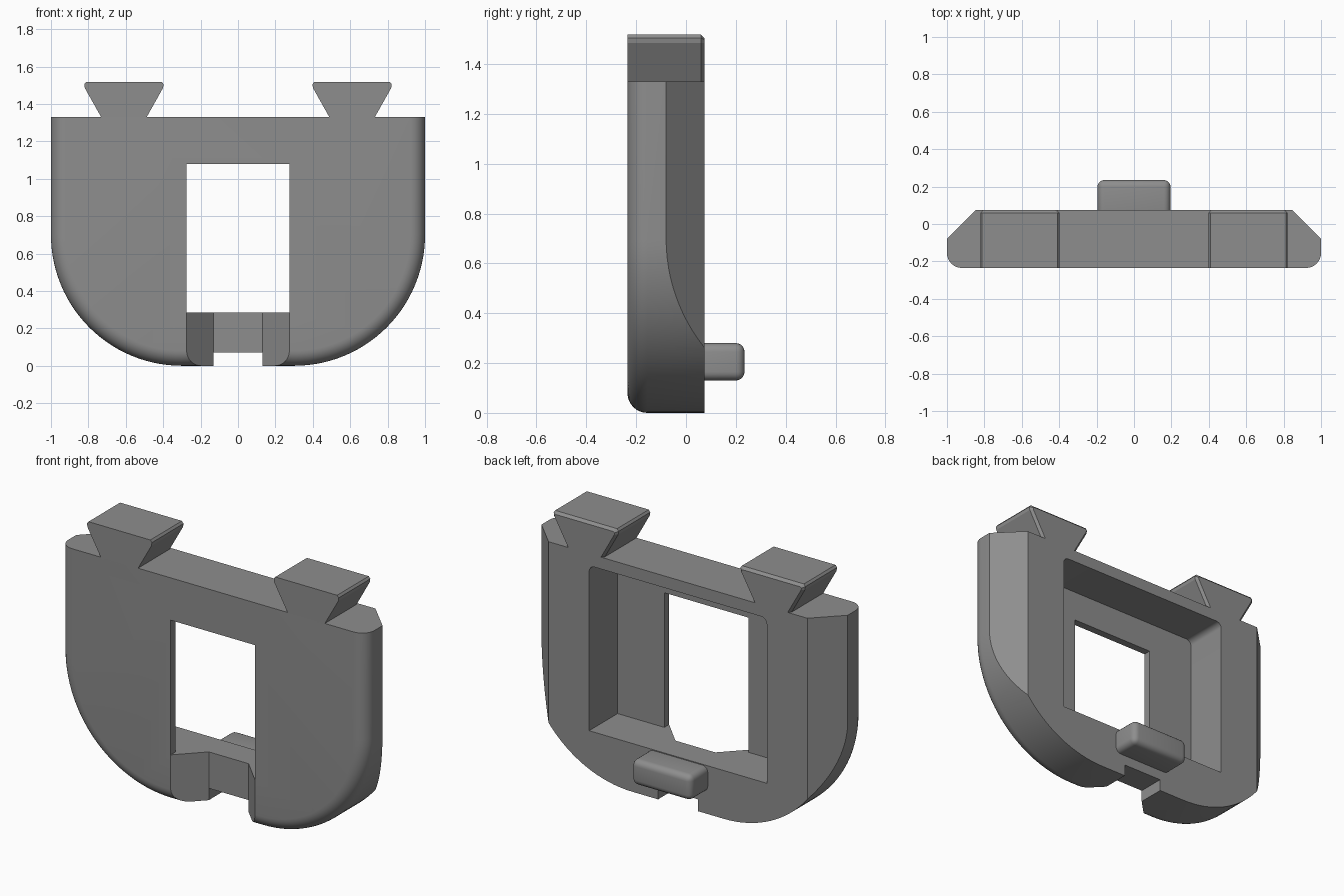
import bpy, bmesh, math

if "Cube" in bpy.data.objects:
    bpy.data.objects.remove(bpy.data.objects["Cube"])

FRONT, BACK, TOP = -0.235, 0.075, 1.33

grey = bpy.data.materials.new("mid grey")
grey.diffuse_color = (0.27, 0.27, 0.27, 1)
grey.use_nodes = True
grey.node_tree.nodes["Principled BSDF"].inputs["Base Color"].default_value = grey.diffuse_color


def loft(name, rings):
    """Closed solid through rings of equal point count."""
    bm = bmesh.new()
    vs = [[bm.verts.new(p) for p in r] for r in rings]
    n = len(vs[0])
    for a, b in zip(vs, vs[1:]):
        for i in range(n):
            j = (i + 1) % n
            bm.faces.new((a[i], a[j], b[j], b[i]))
    bm.faces.new(vs[0])
    bm.faces.new(vs[-1])
    bmesh.ops.recalc_face_normals(bm, faces=bm.faces)
    me = bpy.data.meshes.new(name)
    bm.to_mesh(me)
    bm.free()
    ob = bpy.data.objects.new(name, me)
    bpy.context.collection.objects.link(ob)
    me.materials.append(grey)
    return ob


def prism_y(name, pts, y0, y1):
    return loft(name, [[(x, y, z) for x, z in pts] for y in (y0, y1)])


def prism_z(name, pts, z0, z1):
    return loft(name, [[(x, y, z) for x, y in pts] for z in (z0, z1)])


def rect(a0, a1, b0, b1):
    return [(a0, b0), (a1, b0), (a1, b1), (a0, b1)]


def activate(ob):
    bpy.ops.object.select_all(action='DESELECT')
    ob.select_set(True)
    bpy.context.view_layer.objects.active = ob


def cut(ob, cutter, op='DIFFERENCE'):
    m = ob.modifiers.new("cut", 'BOOLEAN')
    m.operation, m.object, m.solver = op, cutter, 'EXACT'
    activate(ob)
    bpy.ops.object.modifier_apply(modifier=m.name)
    bpy.data.objects.remove(cutter)


def smooth(ob):
    activate(ob)
    bpy.ops.object.shade_smooth_by_angle(angle=math.radians(25))


def outline(inset, y, steps=28):
    """U-shaped outline; the flat top stays at full height."""
    r = 0.7 - inset
    right = [(0.3 + r * math.cos(a), 0.7 - r * math.sin(a))
             for a in (i * math.pi / 2 / steps for i in range(steps + 1))]
    pts = [(1 - inset, TOP)] + right
    pts += [(-x, z) for x, z in reversed(pts)]
    return [(x, y, z) for x, z in pts]


# Plate with a rounded front edge
R = 0.08
rings = []
for i in range(9):
    a = i * math.pi / 16
    rings.append(outline(R * (1 - math.sin(a)), FRONT + R * (1 - math.cos(a))))
rings.append(outline(0, BACK))
body = loft("body", rings)

# Slanted rear sides
for s in (-1, 1):
    cut(body, prism_z("side_cutter", [(s * 0.845, BACK), (s * 0.645, BACK + 0.2),
                                      (s * 1.3, BACK + 0.2), (s * 1.3, -0.38)], -0.2, 1.6))

# Rear pocket with softened upper corners
k = 0.035
pocket = [(0.58, 0.285)] + [(0.58 - k + k * math.cos(a), 1.26 - k + k * math.sin(a))
                            for a in (i * math.pi / 12 for i in range(7))]
pocket += [(-x, z) for x, z in reversed(pocket)]
cut(body, prism_y("pocket_cutter", pocket, -0.19, 0.3))

# Front window, tapered notch under it, and slot through the bottom
cut(body, prism_y("window_cutter", rect(-0.275, 0.275, 0.285, 1.08), -0.4, -0.1))
cut(body, prism_z("notch_cutter", [(-0.275, -0.4), (0.275, -0.4), (0.275, FRONT),
                                   (0.13, -0.087), (-0.13, -0.087), (-0.275, FRONT)], -0.2, 0.285))
cut(body, prism_y("slot_cutter", rect(-0.13, 0.13, -0.2, 0.07), -0.4, 0.4))
smooth(body)

# Rounded latch tab on the back
tab = prism_y("latch_tab", rect(-0.195, 0.195, 0.13, 0.28), 0.03, 0.235)
bev = tab.modifiers.new("round", 'BEVEL')
bev.width, bev.segments = 0.035, 5
activate(tab)
bpy.ops.object.modifier_apply(modifier="round")
smooth(tab)


# Dovetail rails on top, with blunt tips and a chamfered rear edge
def dovetail(cx, d, y):
    pts = [(0.115 - d, TOP - 0.01), (0.122 - d, TOP), (0.209 - d, 1.485),
           (0.212 - d, 1.505 - d / 2), (0.202 - d, 1.518 - d)]
    pts += [(-x, z) for x, z in reversed(pts)]
    return [(cx + x, y, z) for x, z in pts]


for side, cx in (("left", -0.61), ("right", 0.61)):
    loft(side + "_dovetail", [dovetail(cx, 0, FRONT), dovetail(cx, 0, 0.06),
                              dovetail(cx, 0.015, BACK)])
